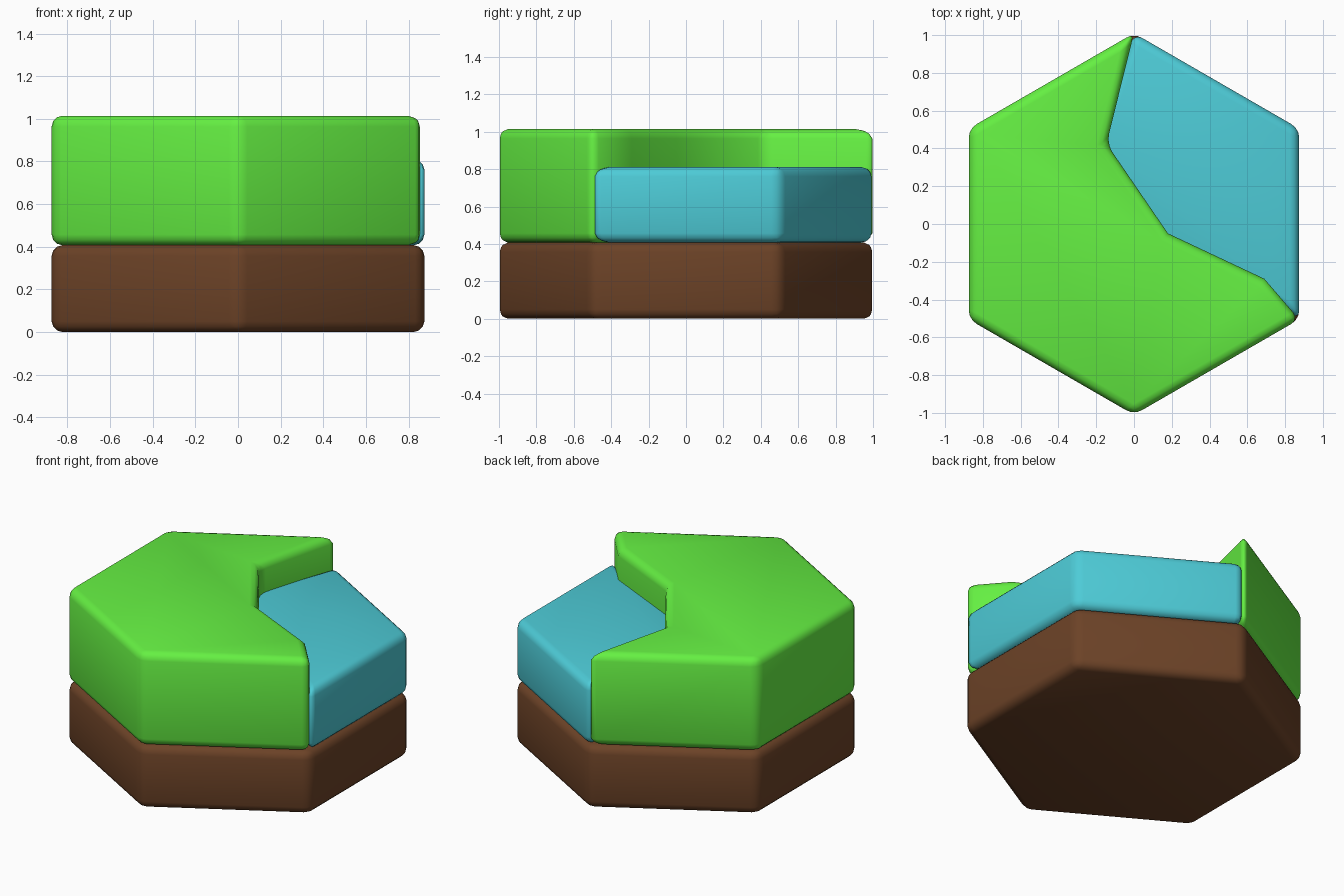
import bpy, bmesh
from math import sin, cos, radians

if "Cube" in bpy.data.objects:
    bpy.data.objects.remove(bpy.data.objects["Cube"])

R = 1.01
HEX = [(R * cos(radians(a)), R * sin(radians(a))) for a in range(90, 450, 60)]


def slab(name, outline, z0, z1, color):
    """Extrude a counter-clockwise outline and round its edges."""
    bm = bmesh.new()
    face = bm.faces.new([bm.verts.new((x, y, z0)) for x, y in outline])
    top = bmesh.ops.extrude_face_region(bm, geom=[face])["geom"]
    bmesh.ops.translate(bm, vec=(0, 0, z1 - z0),
                        verts=[v for v in top if isinstance(v, bmesh.types.BMVert)])
    bmesh.ops.recalc_face_normals(bm, faces=bm.faces)
    mesh = bpy.data.meshes.new(name)
    bm.to_mesh(mesh)
    bm.free()
    for p in mesh.polygons:
        p.use_smooth = True
    obj = bpy.data.objects.new(name, mesh)
    bpy.context.collection.objects.link(obj)
    mat = bpy.data.materials.new(name + "_color")
    mat.diffuse_color = (*color, 1)
    mat.use_nodes = True
    mat.node_tree.nodes["Principled BSDF"].inputs["Base Color"].default_value = mat.diffuse_color
    mesh.materials.append(mat)
    bev = obj.modifiers.new("rounded_edges", 'BEVEL')
    bev.width = 0.05
    bev.segments = 3
    bev.limit_method = 'ANGLE'
    bev.angle_limit = radians(31)
    return obj


# River bank line from the front-right corner to the back corner
bank = [(0.69, -0.29), (0.18, -0.05), (-0.145, 0.425)]
# Water tucks slightly under the bank
under = [(-0.21, 0.42), (0.14, -0.11), (0.67, -0.36)]

# Earth base
slab("earth_base", HEX, 0, 0.407, (0.15, 0.055, 0.02))
# Grass: the left and front hexagon corners plus the bank
slab("grass", HEX[:5] + bank, 0.407, 1.014, (0.13, 0.87, 0.055))
# Water: the right hexagon corners plus the tucked line
slab("water", [HEX[4], HEX[5], HEX[0]] + under, 0.407, 0.811, (0.075, 0.6, 0.68))
